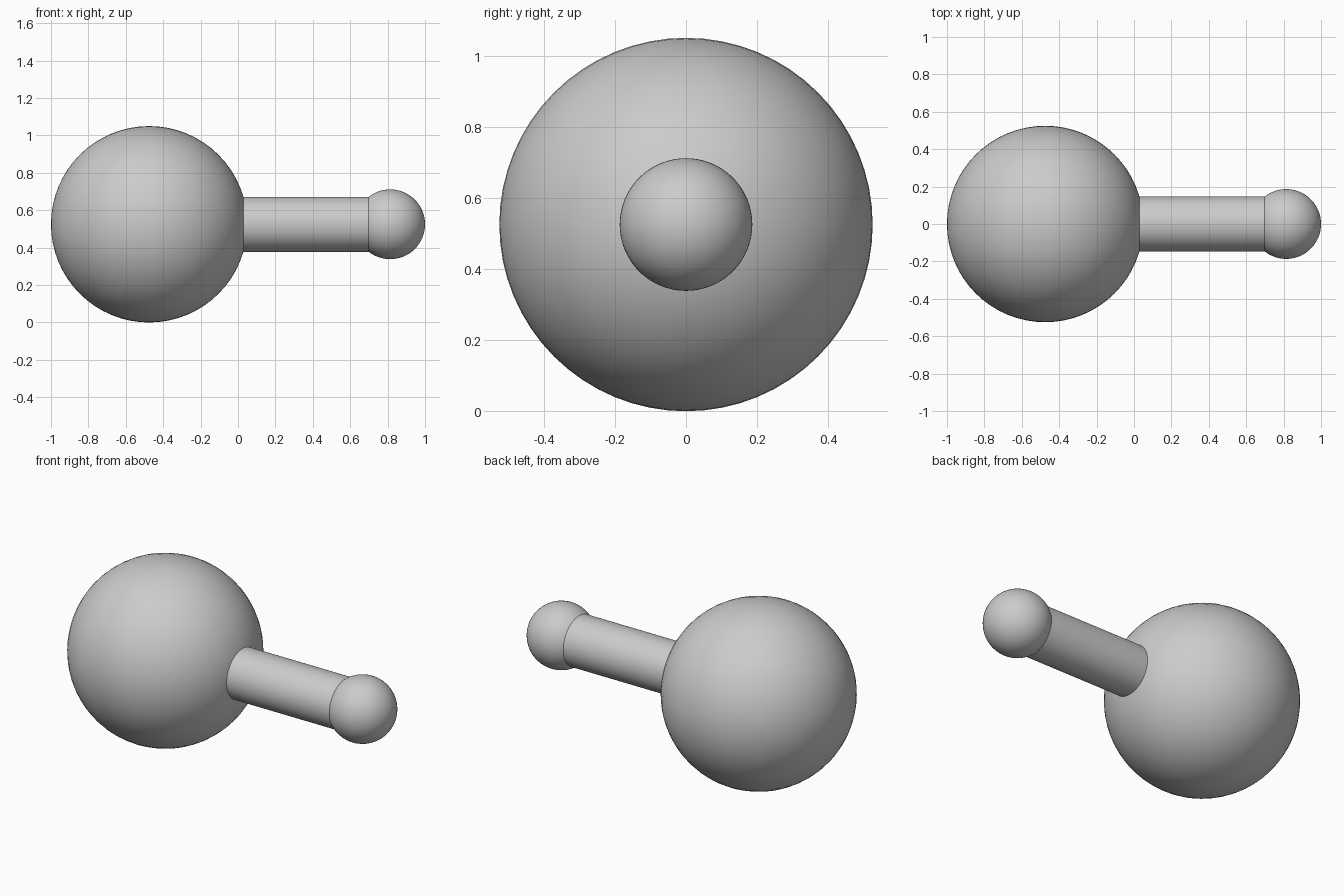
import bpy, math

if "Cube" in bpy.data.objects:
    bpy.data.objects.remove(bpy.data.objects["Cube"])

AXIS_Z = 0.525  # shared centre line height


def smooth(obj, name):
    obj.name = name
    bpy.ops.object.shade_smooth_by_angle(angle=math.radians(30))


def ball(name, x, radius):
    bpy.ops.mesh.primitive_uv_sphere_add(
        segments=64, ring_count=32, radius=radius,
        location=(x, 0, AXIS_Z), rotation=(0, math.pi / 2, 0))
    smooth(bpy.context.object, name)


def rod(name, x0, x1, radius):
    bpy.ops.mesh.primitive_cylinder_add(
        vertices=64, radius=radius, depth=x1 - x0,
        location=((x0 + x1) / 2, 0, AXIS_Z), rotation=(0, math.pi / 2, 0))
    smooth(bpy.context.object, name)


# Large ball, connecting rod with ends sunk into both balls, small end ball
ball("large_ball", -0.475, 0.525)
rod("connecting_rod", 0.0, 0.73, 0.147)
ball("small_ball", 0.8135, 0.1865)
